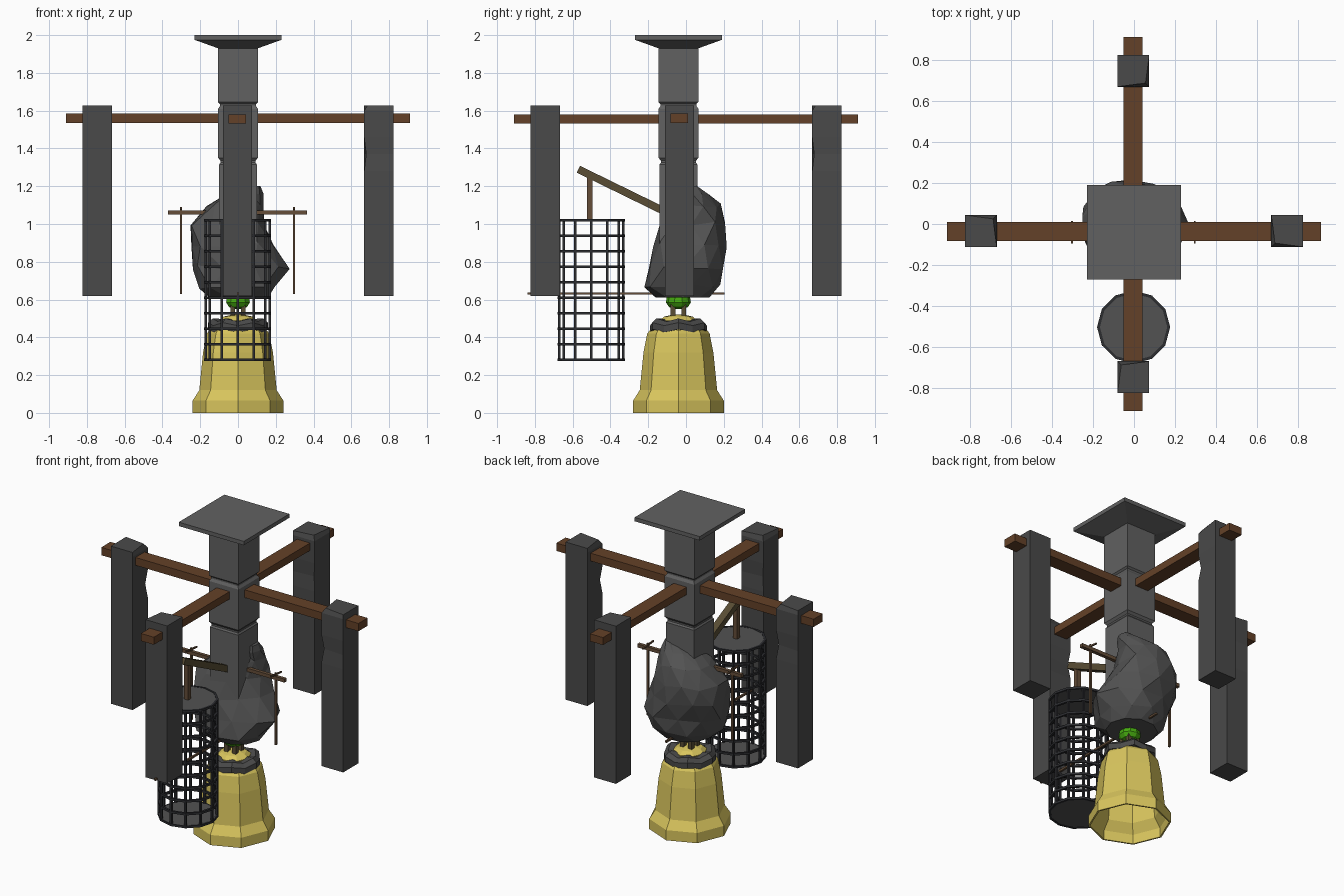
import bpy, bmesh, math, random
from mathutils import Vector

if "Cube" in bpy.data.objects:
    bpy.data.objects.remove(bpy.data.objects["Cube"])

random.seed(4)
CY = -0.04  # column axis lies slightly in front of the origin


def material(name, rgb):
    m = bpy.data.materials.new(name)
    m.diffuse_color = (*rgb, 1)
    m.use_nodes = True
    m.node_tree.nodes["Principled BSDF"].inputs["Base Color"].default_value = m.diffuse_color
    return m


BROWN = material("wood", (0.127, 0.053, 0.021))
ROD = material("pale_wood", (0.13, 0.075, 0.04))
OLIVE = material("weathered_wood", (0.10, 0.075, 0.035))
YELLOW = material("brass", (0.69, 0.56, 0.11))
GREEN = material("green", (0.06, 0.40, 0.005))
STONE = material("column_stone", (0.12, 0.12, 0.12))
DARK = material("post_stone", (0.068, 0.068, 0.068))
ROCK = material("boulder_stone", (0.085, 0.085, 0.085))
IRON = material("iron", (0.025, 0.026, 0.03))
PLATE = material("iron_plate", (0.085, 0.085, 0.085))


def finish(name, bm, mat):
    bmesh.ops.recalc_face_normals(bm, faces=bm.faces)
    me = bpy.data.meshes.new(name)
    bm.to_mesh(me)
    bm.free()
    ob = bpy.data.objects.new(name, me)
    bpy.context.collection.objects.link(ob)
    me.materials.append(mat)
    return ob


def add_rings(bm, rings, loop=False):
    """Skin a stack of point rings; cap the ends unless it is a loop."""
    vs = [[bm.verts.new(p) for p in r] for r in rings]
    pairs = list(zip(vs, vs[1:])) + ([(vs[-1], vs[0])] if loop else [])
    for a, b in pairs:
        n = len(a)
        for i in range(n):
            bm.faces.new((a[i], a[(i + 1) % n], b[(i + 1) % n], b[i]))
    if not loop:
        bm.faces.new(vs[0][::-1])
        bm.faces.new(vs[-1])


def ring(r, z, n, c=(0, CY), rot=-math.pi / 2, ry=None):
    ry = r if ry is None else ry
    return [(c[0] + r * math.cos(rot + math.tau * i / n),
             c[1] + ry * math.sin(rot + math.tau * i / n), z) for i in range(n)]


def lathe(name, profile, n, mat, c=(0, CY), rot=-math.pi / 2, loop=False):
    bm = bmesh.new()
    add_rings(bm, [ring(r, z, n, c, rot) for r, z in profile], loop)
    return finish(name, bm, mat)


def add_bar(bm, a, b, w, h=None, n=4):
    """Straight bar from a to b, w by h across."""
    a, b = Vector(a), Vector(b)
    d = (b - a).normalized()
    side = d.cross(Vector((0, 0, 1)) if abs(d.z) < 0.95 else Vector((0, 1, 0))).normalized()
    up = side.cross(d)
    k = 1 / math.cos(math.pi / n) / 2
    h = w if h is None else h
    sec = [side * w * k * math.cos(math.tau * (i + .5) / n) +
           up * h * k * math.sin(math.tau * (i + .5) / n) for i in range(n)]
    add_rings(bm, [[p + s for s in sec] for p in (a, b)])


def bar(name, a, b, w, h, mat):
    bm = bmesh.new()
    add_bar(bm, a, b, w, h)
    return finish(name, bm, mat)


# Square stone column with grooves and a flared top plate
S = math.sqrt(2)
lathe("column", [(h * S, z) for h, z in [
    (.10, .72), (.10, 1.315), (.093, 1.325), (.093, 1.335), (.105, 1.35), (.105, 1.61),
    (.095, 1.625), (.095, 1.635), (.105, 1.645), (.105, 1.93), (.23, 1.975), (.23, 2.0)]],
    4, STONE, rot=math.pi / 4)

# Crossed beams
bar("side_beam", (-.91, -.036, 1.56), (.91, -.036, 1.56), .092, .05, BROWN)
bar("front_back_beam", (-.004, -.91, 1.557), (-.004, .91, 1.557), .092, .048, BROWN)

# Four hanging stone posts with lightly chipped corners
for k, (name, x, y) in enumerate([("right_post", .745, -.034), ("back_post", -.003, .745),
                                  ("left_post", -.745, -.034), ("front_post", -.003, -.745)]):
    bm = bmesh.new()
    rings = []
    for z, chip in [(.62, 0), (1.28, 0), (1.37, .011), (1.46, 0), (1.6, 0), (1.628, .018)]:
        pts = []
        for i, (sx, sy) in enumerate([(1, 1), (-1, 1), (-1, -1), (1, -1)]):
            h = .077 - (chip if i == (k + 2) % 4 else 0)
            pts.append((x + sx * h, y + sy * h, z))
        rings.append(pts)
    add_rings(bm, rings)
    finish(name, bm, DARK)

# Faceted boulder gripping the column foot: z, xmin, xmax, ymin, ymax
bm = bmesh.new()
rings = []
for k, (z, x0, x1, y0, y1) in enumerate([
        (.61, -.15, .16, -.16, .13), (.67, -.20, .21, -.22, .18), (.77, -.23, .265, -.21, .195),
        (.89, -.255, .20, -.165, .22), (1.0, -.245, .14, -.14, .22),
        (1.10, -.18, .135, -.10, .18), (1.16, -.06, .135, -.05, .12), (1.2, .08, .12, -.02, .06)]):
    cx, cy = (x0 + x1) / 2, (y0 + y1) / 2
    j = .013 if 0 < k < 6 else 0
    pts = []
    for x, y, _ in ring((x1 - x0) / 2, z, 10, (cx, cy), .31 * k, (y1 - y0) / 2):
        if x < cx and y < cy:  # fuller front left shoulder
            x, y = max(x0, cx + (x - cx) * 1.18), max(y0, cy + (y - cy) * 1.18)
        pts.append(Vector((x, y, z)) + Vector([random.uniform(-j, j) for _ in range(3)]))
    s = k // 2  # keep rings starting near the same angle so the skin does not twist
    rings.append(pts[10 - s:] + pts[:10 - s])
add_rings(bm, rings)
bmesh.ops.triangulate(bm, faces=bm.faces[:])
finish("boulder", bm, ROCK)

# Eight-sided bell, hollow below
lathe("bell", [(.23, 0), (.24, 0), (.24, .065), (.205, .12), (.185, .32), (.165, .42),
               (.15, .44), (.13, .43), (.17, .31), (.19, .115), (.23, .06)], 8, YELLOW, loop=True)
lathe("bell_ceiling", [(.14, .42), (.14, .44)], 8, YELLOW)

# Lumpy dark collar and brass cap
bm = bmesh.new()
cols = [[(r * (1 + .03 * (-1) ** i), z + .008 * (-1) ** i) for r, z in
         [(.155, .435), (.155, .47), (.13, .492), (.09, .49), (.09, .435)]] for i in range(12)]
add_rings(bm, [[(r * math.cos(math.tau * i / 12), CY + r * math.sin(math.tau * i / 12), z)
                for r, z in col] for i, col in enumerate(cols)], loop=True)
finish("collar", bm, DARK)
lathe("bell_cap", [(.10, .44), (.10, .49), (.075, .51), (.03, .52)], 8, YELLOW)

# Wooden stem legs and green ball
bm = bmesh.new()
for sx in (-1, 1):
    for sy in (-1, 1):
        add_bar(bm, (sx * .028, CY + sy * .028, .49), (sx * .028, CY + sy * .028, .6), .026)
finish("stem_legs", bm, OLIVE)
lathe("green_ball", [(.02, .55), (.05, .56), (.066, .585), (.062, .61), (.03, .63)], 10, GREEN)

# Cage: hoops, uprights and end discs
CC = (-.002, -.502)
bm = bmesh.new()
for k in range(10):
    z = .281 + k * .082
    add_rings(bm, [ring(r, z + dz, 12, CC) for r, dz in
                   [(.178, -.007), (.178, .007), (.164, .007), (.164, -.007)]], loop=True)
for x, y, _ in ring(.169, 0, 12, CC):
    add_bar(bm, (x, y, .28), (x, y, 1.018), .013)
finish("cage_bars", bm, IRON)
for name, z in [("cage_floor", .276), ("cage_roof", 1.012)]:
    lathe(name, [(.17, z), (.17, z + .012)], 12, PLATE, c=CC)

# Cage hanger and slanted arm
bar("cage_hanger", (0, -.51, 1.02), (0, -.51, 1.25), .03, .03, ROD)
bar("cage_arm", (0, -.57, 1.29), (0, -.12, 1.07), .045, .04, OLIVE)

# Side crossbar with hanging rods and short hooks
bar("crossbar", (-.37, CY, 1.06), (.365, CY, 1.06), .022, .022, ROD)
for name, x in [("left_rod", -.302), ("right_rod", .296)]:
    bm = bmesh.new()
    add_bar(bm, (x, CY, .63), (x, CY, 1.09), .012)
    add_bar(bm, (x, CY - .055, 1.085), (x, CY + .055, 1.075), .009)
    finish(name, bm, ROD)

# Thin rod running under the boulder and through the cage
bar("lower_rod", (0, -.84, .632), (0, .205, .632), .012, .012, ROD)
